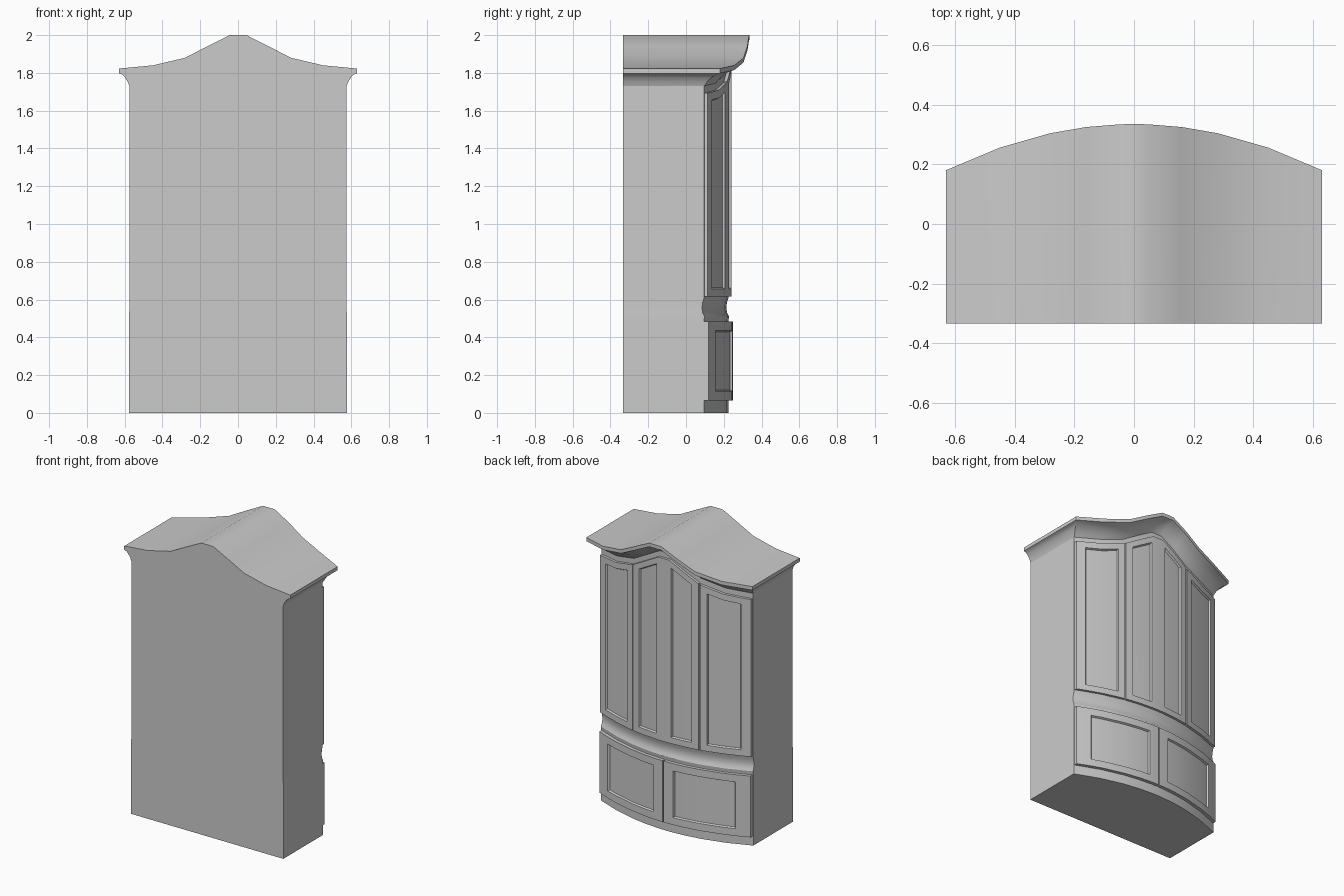
import bpy, bmesh

if "Cube" in bpy.data.objects:
    bpy.data.objects.remove(bpy.data.objects["Cube"])

BACK = -0.333
HALF = 0.63
KNOTS = [(0.0, 2.0), (0.045, 2.0), (0.16, 1.942), (0.28, 1.88), (0.45, 1.84), (0.63, 1.823)]
US = sorted({s * k[0] for k in KNOTS for s in (-1, 1)})


def crest(u):
    # height of the roof line across the width
    u = min(abs(u), HALF)
    for (a, za), (b, zb) in zip(KNOTS, KNOTS[1:]):
        if u <= b:
            return za + (zb - za) * (u - a) / (b - a)


def bow(x, y0):
    # bowed plan of the front
    return y0 - 0.39 * x * x


def finish(bm, name):
    bmesh.ops.recalc_face_normals(bm, faces=bm.faces)
    me = bpy.data.meshes.new(name)
    bm.to_mesh(me)
    bm.free()
    ob = bpy.data.objects.new(name, me)
    bpy.context.collection.objects.link(ob)
    bpy.ops.object.select_all(action='DESELECT')
    ob.select_set(True)
    bpy.context.view_layer.objects.active = ob
    bpy.ops.object.shade_smooth_by_angle(angle=0.5)
    return ob


def loft(name, levels, bottom=False, top=False):
    # each level: half width, centre front y, height, follows the crest or not
    bm = bmesh.new()
    rings = []
    for w, y0, z, arched in levels:
        def height(u):
            return crest(u) + z if arched else z
        front = [bm.verts.new((u * w / HALF, bow(u * w / HALF, y0), height(u))) for u in US]
        back = [bm.verts.new((u * w / HALF, BACK, height(u))) for u in US]
        rings.append(front + back[::-1])
    n = len(US)
    for a, b in zip(rings, rings[1:]):
        for i in range(2 * n):
            j = (i + 1) % (2 * n)
            bm.faces.new((a[i], a[j], b[j], b[i]))
    for ring, wanted in ((rings[0], bottom), (rings[-1], top)):
        if wanted:
            for i in range(n - 1):
                bm.faces.new((ring[i], ring[i + 1], ring[2 * n - 2 - i], ring[2 * n - 1 - i]))
    return finish(bm, name)


def door(name, x0, x1, z0, ztop, y0, panels, margin):
    # bowed slab with sunk panels; panels are x ranges, margin is rail height
    xs = {x0, x1} | {x for p in panels for x in p}
    for u in US:
        x = u * 0.575 / HALF
        if x0 < x < x1 and min(abs(x - e) for e in xs) > 0.012:
            xs.add(x)
    xs = sorted(xs)
    bm = bmesh.new()
    cols = []
    for x in xs:
        t = ztop(x)
        cols.append([bm.verts.new((x, bow(x, y0), z))
                     for z in (z0, z0 + margin, t - margin, t)])
    sunk = [[] for _ in panels]
    for i in range(len(xs) - 1):
        mid = (xs[i] + xs[i + 1]) / 2
        for r in range(3):
            f = bm.faces.new((cols[i + 1][r], cols[i][r], cols[i][r + 1], cols[i + 1][r + 1]))
            if r == 1:
                for k, (a, b) in enumerate(panels):
                    if a < mid < b:
                        sunk[k].append(f)
    # side walls back to the carcass
    rim = [e for e in bm.edges if e.is_boundary]
    ext = bmesh.ops.extrude_edge_only(bm, edges=rim)
    for v in ext["geom"]:
        if isinstance(v, bmesh.types.BMVert):
            v.co.y -= y0 - 0.215
    bm.normal_update()
    for faces in sunk:
        bmesh.ops.inset_region(bm, faces=faces, thickness=0.006, depth=-0.012,
                               use_even_offset=True)
    return finish(bm, name)


# carcass, waist and cornice
loft("lower_carcass", [(0.577, 0.225, 0, False), (0.577, 0.225, 0.49, False)], bottom=True)
loft("waist_moulding", [(0.577, 0.225, 0.49, False), (0.577, 0.228, 0.51, False),
                        (0.576, 0.218, 0.53, False), (0.575, 0.213, 0.555, False),
                        (0.575, 0.217, 0.585, False), (0.575, 0.225, 0.61, False)])
loft("upper_carcass", [(0.575, 0.225, 0.61, False), (0.575, 0.225, -0.093, True)])
loft("cornice", [(0.575, 0.225, -0.093, True), (0.585, 0.248, -0.067, True),
                 (0.600, 0.278, -0.045, True), (0.613, 0.305, -0.032, True),
                 (0.63, 0.335, -0.025, True), (0.63, 0.335, 0, True)], top=True)


def arch_top(x):
    return crest(x * HALF / 0.575) - 0.13


def flat_top(x):
    return 0.485


# upper and lower doors
door("centre_door", -0.248, 0.248, 0.615, arch_top, 0.242,
     [(-0.2, -0.055), (0.055, 0.2)], 0.042)
for s, side in ((-1, "left"), (1, "right")):
    span = lambda a, b: tuple(sorted((s * a, s * b)))
    door(side + "_upper_door", *span(0.256, 0.572), 0.615, arch_top, 0.242,
         [span(0.302, 0.515)], 0.042)
    door(side + "_lower_door", *span(0.004, 0.574), 0.065, flat_top, 0.248,
         [span(0.075, 0.485)], 0.05)
